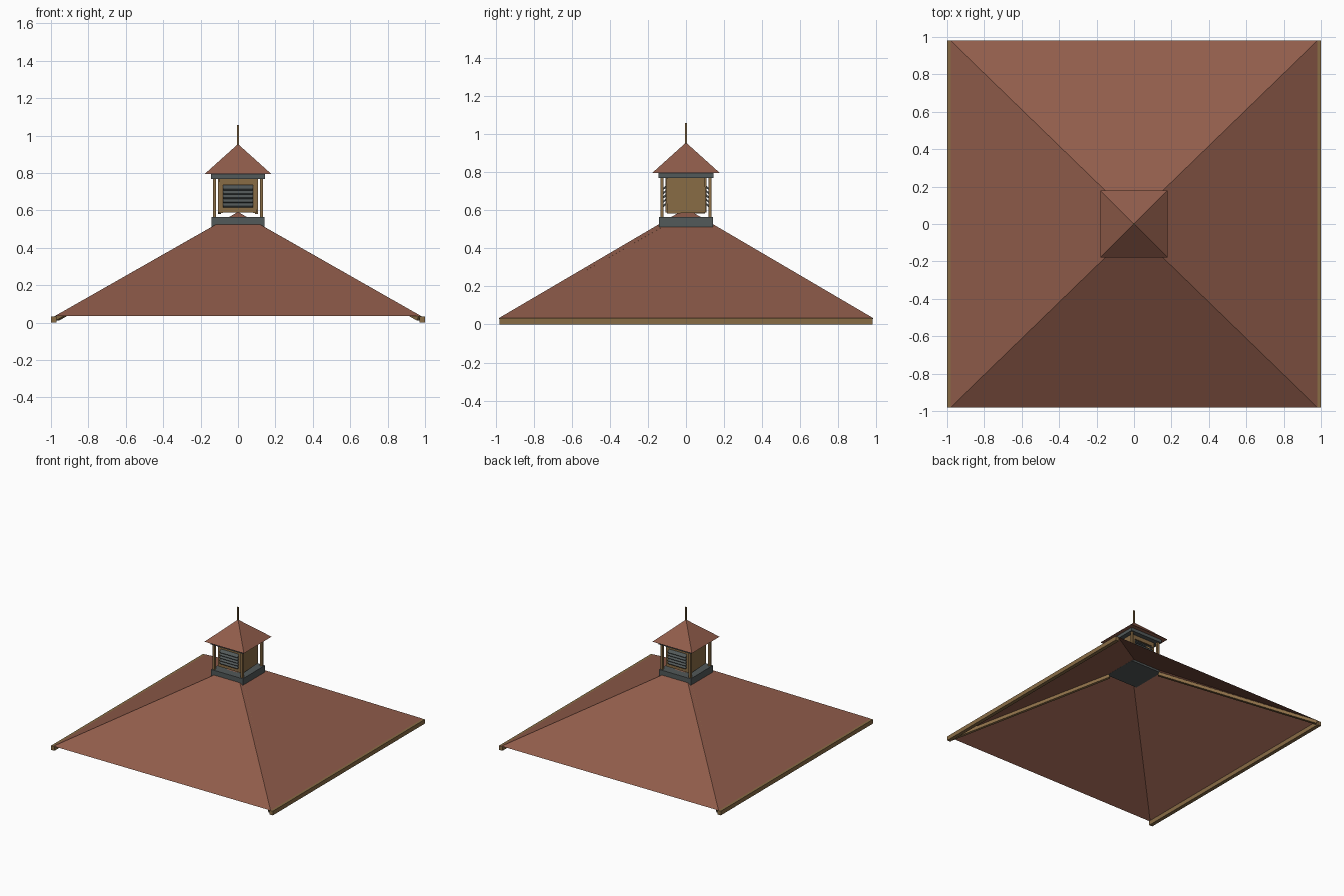
import bpy, math
from mathutils import Vector

if "Cube" in bpy.data.objects:
    bpy.data.objects.remove(bpy.data.objects["Cube"])


def material(name, col):
    m = bpy.data.materials.new(name)
    m.diffuse_color = (*col, 1)
    m.use_nodes = True
    m.node_tree.nodes["Principled BSDF"].inputs["Base Color"].default_value = m.diffuse_color
    return m


ROOF = material("terracotta", (0.28, 0.108, 0.07))
WOOD = material("tan wood", (0.25, 0.15, 0.06))
GREY = material("slate grey", (0.085, 0.1, 0.1))


def mesh(name, verts, faces, mat):
    me = bpy.data.meshes.new(name)
    me.from_pydata(verts, [], faces)
    me.materials.append(mat)
    ob = bpy.data.objects.new(name, me)
    bpy.context.collection.objects.link(ob)
    return ob


def box(name, centre, size, mat, rot=(0, 0, 0)):
    v = [(x * size[0] / 2, y * size[1] / 2, z * size[2] / 2)
         for x in (-1, 1) for y in (-1, 1) for z in (-1, 1)]
    f = [(0, 1, 3, 2), (4, 6, 7, 5), (0, 4, 5, 1), (2, 3, 7, 6), (0, 2, 6, 4), (1, 5, 7, 3)]
    ob = mesh(name, v, f, mat)
    ob.location, ob.rotation_euler = centre, rot
    return ob


def hip_roof(name, hx, hy, z0, z1, ridge, mat, closed=False):
    v = [(-hx, -hy, z0), (hx, -hy, z0), (hx, hy, z0), (-hx, hy, z0)]
    if ridge:
        v += [(0, -ridge, z1), (0, ridge, z1)]
        f = [(0, 1, 4), (1, 2, 5, 4), (2, 3, 5), (3, 0, 4, 5)]
    else:
        v += [(0, 0, z1)]
        f = [(0, 1, 4), (1, 2, 4), (2, 3, 4), (3, 0, 4)]
    if closed:
        f.append((3, 2, 1, 0))
    return mesh(name, v, f, mat)


# Main hollow roof with a very short ridge
hip_roof("main_roof", 0.98, 0.98, 0.035, 0.592, 0.03, ROOF)

# Eave boards on the two sides
for s, side in ((-1, "left"), (1, "right")):
    box(f"eave_board_{side}", (s * 0.985, 0, 0.017), (0.03, 1.96, 0.034), WOOD)

# Hip rafters tucked under two opposite hips
for s, side in ((1, "front"), (-1, "back")):
    a, b = Vector((s * 0.97, -s * 0.97, 0.022)), Vector((s * 0.13, -s * 0.13, 0.5))
    r = box(f"hip_rafter_{side}", (a + b) / 2, ((b - a).length, 0.025, 0.025), WOOD)
    r.rotation_mode = 'QUATERNION'
    r.rotation_quaternion = (b - a).to_track_quat('X', 'Z')

# Cupola curb, top plate and corner posts
box("cupola_curb", (0, 0, 0.5375), (0.286, 0.286, 0.055), GREY)
box("cupola_top_plate", (0, 0, 0.782), (0.29, 0.29, 0.026), GREY)
for x in (-1, 1):
    for y in (-1, 1):
        box("cupola_post", (x * 0.126, y * 0.126, 0.667), (0.017, 0.017, 0.206), WOOD)

# Plain wooden side panels, slightly out of true
for s, side in ((-1, "left"), (1, "right")):
    box(f"side_panel_{side}", (s * 0.1, 0, 0.678), (0.016, 0.205, 0.186), WOOD,
        (math.radians(2 * s), 0, 0))

# Louvred front and back: wooden frame with tilted slats
for s, side in ((-1, "front"), (1, "back")):
    for x in (-1, 1):
        box(f"louvre_stile_{side}", (x * 0.09, s * 0.1, 0.677), (0.02, 0.016, 0.18), WOOD)
    box(f"louvre_rail_top_{side}", (0, s * 0.1, 0.752), (0.2, 0.016, 0.032), WOOD)
    box(f"louvre_rail_bottom_{side}", (0, s * 0.1, 0.604), (0.2, 0.016, 0.032), WOOD)
    for i in range(5):
        box(f"louvre_slat_{side}", (0, s * 0.107, 0.632 + i * 0.0225),
            (0.162, 0.036, 0.009), GREY, (math.radians(-s * 40), 0, 0))

# Cupola roof and finial
hip_roof("cupola_roof", 0.178, 0.178, 0.795, 0.955, 0, ROOF, True)
box("finial", (0, 0, 0.995), (0.009, 0.009, 0.125), WOOD)
